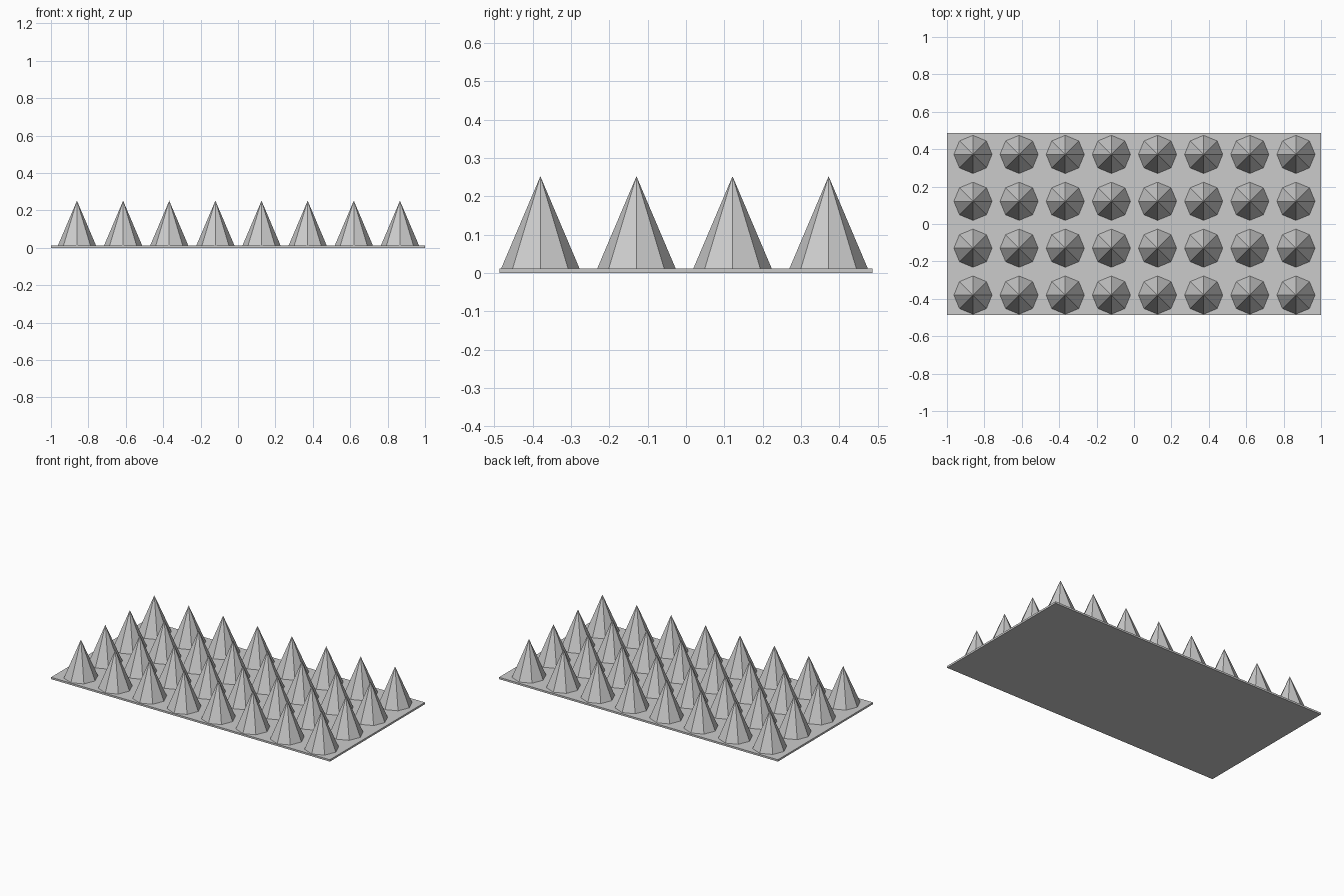
import bpy
import bmesh
from mathutils import Matrix

if "Cube" in bpy.data.objects:
    bpy.data.objects.remove(bpy.data.objects["Cube"], do_unlink=True)

# Single plain grey
grey = bpy.data.materials.new("light_grey")
grey.use_nodes = True
colour = (0.6, 0.6, 0.6, 1)
grey.diffuse_color = colour
grey.node_tree.nodes["Principled BSDF"].inputs["Base Color"].default_value = colour

PLATE_TOP = 0.012
TIP = 0.252
RADIUS = 0.102
COLUMNS, ROWS = 8, 4


def add_object(name, bm):
    mesh = bpy.data.meshes.new(name)
    bm.to_mesh(mesh)
    bm.free()
    mesh.materials.append(grey)
    obj = bpy.data.objects.new(name, mesh)
    bpy.context.collection.objects.link(obj)
    return obj


# Thin base plate
bm = bmesh.new()
bmesh.ops.create_cube(
    bm, size=1,
    matrix=Matrix.Translation((0, 0, PLATE_TOP / 2)) @ Matrix.Diagonal((2, 0.974, PLATE_TOP, 1)))
add_object("base_plate", bm)

# Eight-sided spike, corners on the axes, shared by the whole grid
height = TIP - PLATE_TOP
bm = bmesh.new()
bmesh.ops.create_cone(
    bm, cap_ends=True, segments=8, radius1=RADIUS, radius2=0, depth=height,
    matrix=Matrix.Translation((0, 0, height / 2)))
bmesh.ops.remove_doubles(bm, verts=bm.verts, dist=0.0001)
first = add_object("spike", bm)

# Grid of spikes
for row in range(ROWS):
    for column in range(COLUMNS):
        spike = first
        if row or column:
            spike = bpy.data.objects.new("spike", first.data)
            bpy.context.collection.objects.link(spike)
        spike.location = (-0.861 + 0.2467 * column, -0.38 + 0.2507 * row, PLATE_TOP)
